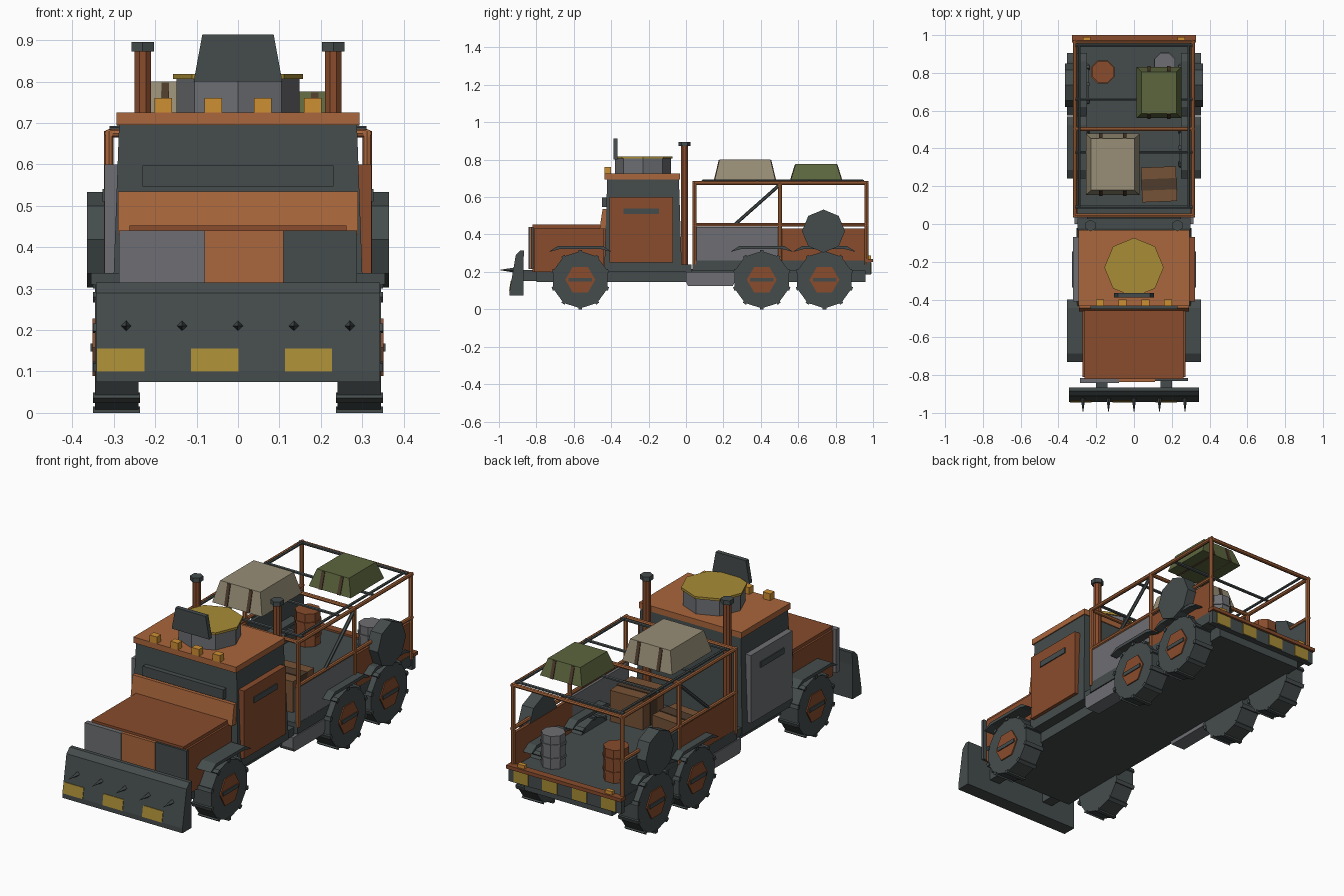
import bpy, bmesh, math
from mathutils import Vector, Matrix

if "Cube" in bpy.data.objects:
    bpy.data.objects.remove(bpy.data.objects["Cube"])


def material(name, r, g, b):
    m = bpy.data.materials.new(name)
    lin = [((c / 255 + 0.055) / 1.055) ** 2.4 for c in (r, g, b)]
    m.diffuse_color = (*lin, 1)
    m.use_nodes = True
    m.node_tree.nodes["Principled BSDF"].inputs["Base Color"].default_value = m.diffuse_color
    return m


DARK = material("dark_steel", 69, 76, 76)
RUST = material("rust", 136, 76, 44)
ORANGE = material("orange_paint", 170, 102, 60)
GRAY = material("gray_metal", 110, 111, 115)
YELLOW = material("hazard_yellow", 168, 140, 54)
AMBER = material("amber_lamp", 206, 144, 52)
BEIGE = material("beige_canvas", 152, 142, 118)
GREEN = material("green_canvas", 92, 102, 62)
BROWN = material("brown_wood", 118, 82, 54)
STRAP = material("dark_strap", 78, 60, 44)


def finish(name, bm, mat):
    bmesh.ops.recalc_face_normals(bm, faces=bm.faces)
    me = bpy.data.meshes.new(name)
    bm.to_mesh(me)
    bm.free()
    me.materials.append(mat)
    ob = bpy.data.objects.new(name, me)
    bpy.context.collection.objects.link(ob)
    return ob


def box(name, xs, ys, zs, mat, inx=0, iny=0, turn=0):
    """Box from ranges; inx / iny pull the top edges inward, turn rotates about z."""
    bm = bmesh.new()
    bmesh.ops.create_cube(bm, size=1)
    c = Vector([sum(r) / 2 for r in (xs, ys, zs)])
    for v in bm.verts:
        top = v.co.z > 0
        v.co.x *= xs[1] - xs[0] - (2 * inx if top else 0)
        v.co.y *= ys[1] - ys[0] - (2 * iny if top else 0)
        v.co.z *= zs[1] - zs[0]
    bm.transform(Matrix.Translation(c) @ Matrix.Rotation(turn, 4, 'Z'))
    return finish(name, bm, mat)


def profile(name, pts, xs, mat):
    """Extrude a (y, z) outline along x."""
    bm = bmesh.new()
    a, b = [[bm.verts.new((x, y, z)) for y, z in pts] for x in xs]
    bm.faces.new(a)
    bm.faces.new(b)
    for i in range(len(pts)):
        j = (i + 1) % len(pts)
        bm.faces.new((a[i], a[j], b[j], b[i]))
    return finish(name, bm, mat)


def rod(name, p, q, r, mat, n=8, r2=None, spin=0):
    """Many-sided bar between two points."""
    p, q = Vector(p), Vector(q)
    bm = bmesh.new()
    bmesh.ops.create_cone(bm, cap_ends=True, segments=n, radius1=r,
                          radius2=r if r2 is None else r2, depth=(q - p).length)
    rot = (q - p).to_track_quat('Z', 'Y').to_matrix().to_4x4()
    bm.transform(Matrix.Translation((p + q) / 2) @ rot @ Matrix.Rotation(spin, 4, 'Z'))
    return finish(name, bm, mat)


def mirrored(s, a, b):
    return tuple(sorted((s * a, s * b)))


# Chassis and bed floor
box("chassis", (-.25, .25), (-.80, .96), (.145, .215), DARK)
box("bed_floor", (-.315, .315), (.035, .965), (.205, .26), DARK)

# Wheels with treads, hubs and fenders
for s in (-1, 1):
    for y in (-.565, .405, .74):
        rod("tire", (s * .24, y, .158), (s * .345, y, .158), .153, DARK, 10, spin=0)
        bm = bmesh.new()
        for k in range(10):
            a = math.radians(36 * k)
            lug = bmesh.ops.create_cube(bm, size=1)["verts"]
            bmesh.ops.transform(bm, verts=lug, matrix=Matrix.Translation((s * .293, y, .158))
                                @ Matrix.Rotation(a, 4, 'X') @ Matrix.Translation((0, 0, -.15))
                                @ Matrix.Diagonal((.114, .02, .016, 1)))
        finish("tire_lugs", bm, DARK)
        # Hexagonal hub with points to front and rear
        hub = [(y + .08 * math.cos(math.pi * k / 3), .158 + .08 * math.sin(math.pi * k / 3))
               for k in range(6)]
        profile("hub", hub, mirrored(s, .33, .351), RUST)
        box("hub_bar", mirrored(s, .345, .356), (y - .062, y + .062), (.148, .168), DARK)
        profile("fender", [(y - .165, .31), (y - .12, .338), (y + .12, .338), (y + .165, .31),
                           (y + .155, .31), (y + .11, .322), (y - .11, .322), (y - .155, .31)],
                mirrored(s, .25, .355), DARK)

# Ram plate with spikes and warning stripes
profile("ram_plate", [(-.87, .075), (-.943, .075), (-.943, .10), (-.91, .29), (-.885, .315),
                      (-.865, .315), (-.87, .25)], (-.343, .343), DARK)
for x in (-.34, -.113, .113):
    profile("ram_stripe", [(-.943, .10), (-.946, .10), (-.9365, .155), (-.933, .155)],
            (x, x + .114), YELLOW)
for i in range(-2, 3):
    rod("spike", (i * .135, -.92, .21), (i * .135, -1, .21), .013, DARK, 4, 0)
for s in (-1, 1):
    box("ram_arm", mirrored(s, .14, .20), (-.88, -.78), (.15, .21), DARK)

# Hood and three patchwork nose panels
box("hood", (-.262, .262), (-.82, -.43), (.20, .452), RUST)
for s in (-1, 1):
    box("hood_edge", mirrored(s, .262, .272), (-.81, -.44), (.20, .435), RUST)
for xs, mat, y in (((-.287, -.08), GRAY, -.842), ((-.08, .11), ORANGE, -.836), ((.11, .287), DARK, -.83)):
    box("nose_panel", xs, (y, -.815), (.215, .44), mat)

# Cab
box("cab_shell", (-.305, .305), (-.437, -.022), (.20, .70), DARK, .018, .016)
profile("cowl", [(-.43, .43), (-.462, .43), (-.446, .535), (-.42, .535)], (-.29, .29), ORANGE)
box("vision_slot", (-.23, .23), (-.45, -.42), (.547, .597), DARK)
box("cab_roof", (-.293, .293), (-.435, -.033), (.695, .725), ORANGE)
for s, mat in ((1, RUST), (-1, GRAY)):
    box("door", mirrored(s, .29, .322), (-.41, -.07), (.25, .60), mat)
    box("door_slot", mirrored(s, .31, .327), (-.335, -.145), (.51, .54), DARK)
for x in (-.18, -.06, .06, .18):
    box("roof_lamp", (x - .021, x + .021), (-.435, -.40), (.725, .76), AMBER)

# Roof turret
rod("turret_ring", (0, -.23, .72), (0, -.23, .808), .149, GRAY, 8)
rod("turret_lid", (0, -.23, .806), (0, -.23, .818), .157, YELLOW, 8)
box("turret_shield", (-.107, .107), (-.388, -.365), (.80, .914), DARK, .021)

# Exhaust stacks, cross bar and side tanks
box("exhaust_bar", (-.30, .30), (-.025, .03), (.20, .24), DARK)
for s in (-1, 1):
    rod("exhaust", (s * .23, -.008, .20), (s * .23, -.008, .88), .021, RUST, 8, spin=math.pi / 8)
    rod("exhaust_cap", (s * .23, -.008, .872), (s * .23, -.008, .895), .031, DARK, 6)
    profile("fuel_tank", [(0, .145), (.01, .125), (.25, .125), (.26, .145), (.26, .20), (0, .20)],
            mirrored(s, .235, .315), GRAY)

# Bed side walls, cage and spare wheels
for s, front, rear in ((1, GRAY, RUST), (-1, RUST, DARK)):
    box("wall_front", mirrored(s, .298, .314), (.04, .50), (.26, .44), front)
    box("wall_rear", mirrored(s, .298, .314), (.50, .965), (.26, .432), rear)
    x = s * .312
    for y in (.045, .503, .965):
        rod("cage_post", (x, y, .24), (x, y, .68), .011, ORANGE)
    for z in (.452, .675):
        rod("cage_rail", (x, .035, z), (x, .975, z), .010, ORANGE)
    rod("cage_brace", (x, .26, .452), (x, .50, .665), .009, DARK, 6)
    rod("roof_rack_rail", (s * .29, .09, .688), (s * .29, .945, .688), .007, DARK, 6)
    rod("spare_wheel", (s * .30, .735, .418), (s * .365, .735, .418), .115, DARK, 8)
for y in (.045, .503, .965):
    rod("cage_cross", (-.312, y, .675), (.312, y, .675), .010, ORANGE)
for y in (.09, .38, .66, .945):
    rod("roof_rack_cross", (-.31, y, .685), (.31, y, .685), .008, DARK, 6)

# Rear bumper
box("rear_bumper", (-.322, .322), (.96, .988), (.185, .255), DARK)
box("rear_lip", (-.328, .328), (.962, 1.0), (.252, .27), RUST)
for x in (-.25, -.085, .085, .25):
    box("rear_stripe", (x - .042, x + .042), (.985, .992), (.19, .25), YELLOW)
for x in (-.25, .25):
    box("tail_lamp", (x - .02, x + .02), (.968, .99), (.27, .288), AMBER)

# Roof bundles with straps
for label, x0, x1, y0, y1, z1, mat in (("large_bundle", -.255, .03, .153, .478, .80, BEIGE),
                                       ("small_bundle", .012, .252, .56, .832, .776, GREEN)):
    box(label, (x0, x1), (y0, y1), (.69, z1), mat, .028, .026)
    for t in (.28, .72):
        x = x0 + (x1 - x0) * t
        box("bundle_strap", (x - .009, x + .009), (y0 - .004, y1 + .004), (.69, z1 - .002), STRAP, 0, .026)

# Barrels with hoops
for x, y, r, mat in ((-.165, .805, .062, RUST), (.163, .85, .058, GRAY)):
    rod("barrel", (x, y, .255), (x, y, .43), r, mat, 8, spin=math.pi / 8)
    for z in (.305, .375):
        rod("barrel_hoop", (x, y, z), (x, y, z + .012), r + .005, mat, 8, spin=math.pi / 8)

# Wooden crates with slatted lids
for x, y, w, z, a in ((.133, .21, .092, .42, .04), (-.14, .27, .085, .38, -.1)):
    box("crate", (x - w, x + w), (y - w, y + w), (.255, z), BROWN, turn=a)
    box("crate_band", (x - w - .003, x + w + .003), (y - .03, y + .03), (.256, z + .004), STRAP, turn=a)
